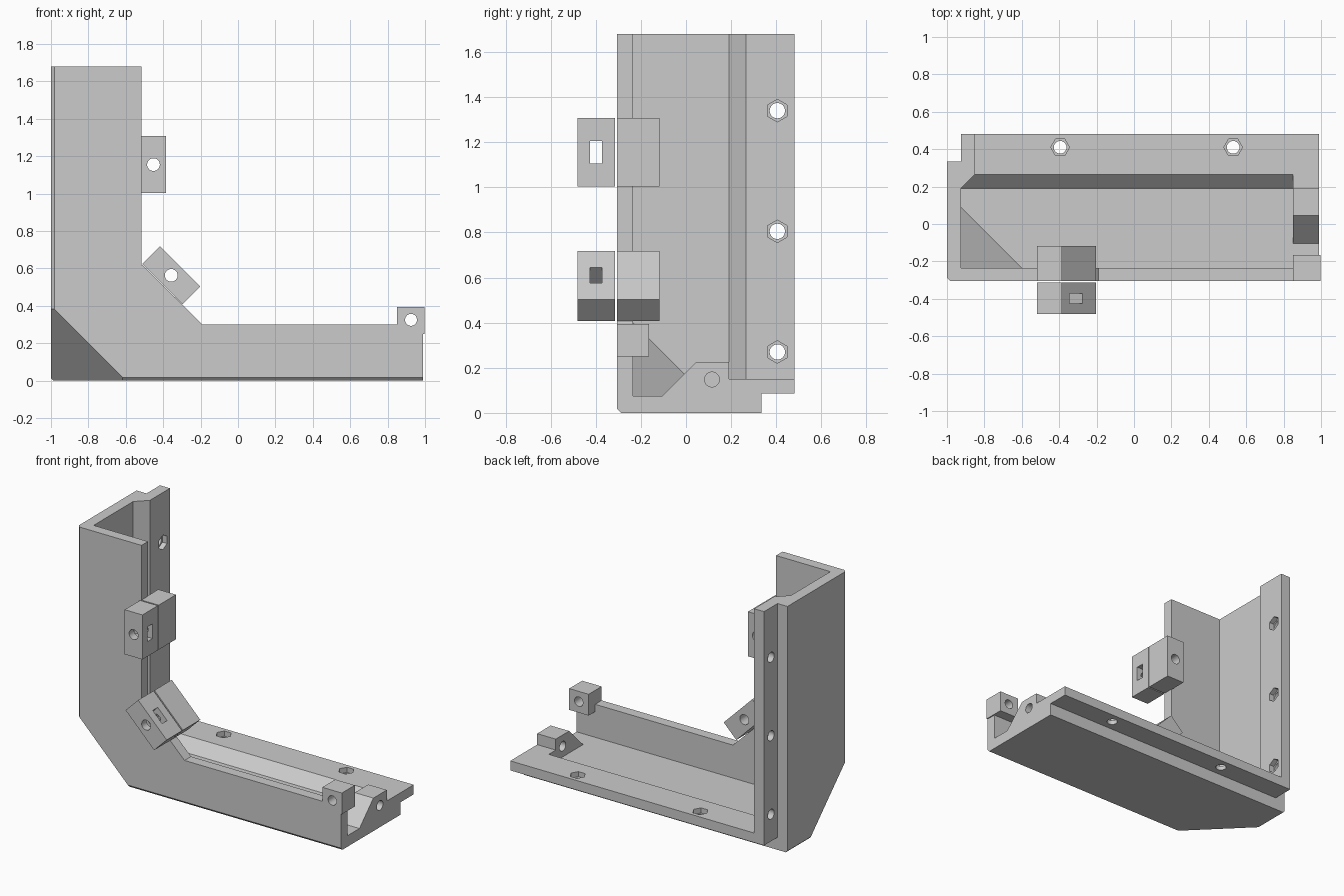
import bpy, bmesh, math
from mathutils import Matrix, Vector

cube = bpy.data.objects.get("Cube")
if cube:
    bpy.data.objects.remove(cube, do_unlink=True)

grey = bpy.data.materials.new("plain grey")
grey.use_nodes = True
COLOUR = (0.6, 0.6, 0.6, 1)
grey.diffuse_color = COLOUR
grey.node_tree.nodes["Principled BSDF"].inputs["Base Color"].default_value = COLOUR


def finish(bm, name):
    bmesh.ops.recalc_face_normals(bm, faces=bm.faces)
    mesh = bpy.data.meshes.new(name)
    bm.to_mesh(mesh)
    bm.free()
    mesh.materials.append(grey)
    obj = bpy.data.objects.new(name, mesh)
    bpy.context.collection.objects.link(obj)
    return obj


def loft(sections):
    """Closed solid through matching rings of points."""
    bm = bmesh.new()
    rings = [[bm.verts.new(p) for p in ring] for ring in sections]
    n = len(rings[0])
    for a, b in zip(rings, rings[1:]):
        for i in range(n):
            j = (i + 1) % n
            bm.faces.new((a[i], a[j], b[j], b[i]))
    bm.faces.new(rings[0])
    bm.faces.new(rings[-1])
    return bm


def prism(name, pts, axis, lo, hi):
    """Extrude a 2D profile along an axis."""
    def place(p, t):
        c = list(p)
        c.insert("xyz".index(axis), t)
        return c
    return finish(loft([[place(p, t) for p in pts] for t in (lo, hi)]), name)


def box(name, x, y, z):
    pts = [(x[0], z[0]), (x[1], z[0]), (x[1], z[1]), (x[0], z[1])]
    return prism(name, pts, "y", *y)


def ring(u, v, r, n, start=0.0):
    return [(u + r * math.cos(start + 2 * math.pi * i / n),
             v + r * math.sin(start + 2 * math.pi * i / n)) for i in range(n)]


def trim(bm, normal, offset):
    """Keep the side where normal . p > offset and cap the cut."""
    n = Vector(normal)
    cut = bmesh.ops.bisect_plane(
        bm, geom=bm.verts[:] + bm.edges[:] + bm.faces[:], plane_co=n * offset / n.length_squared,
        plane_no=n, clear_inner=True)
    edges = [e for e in cut["geom_cut"] if isinstance(e, bmesh.types.BMEdge)]
    bmesh.ops.contextual_create(bm, geom=edges)


def combine(obj, others, operation="DIFFERENCE"):
    for other in others:
        mod = obj.modifiers.new("combine", "BOOLEAN")
        mod.operation, mod.solver, mod.object = operation, "EXACT", other
        bpy.context.view_layer.objects.active = obj
        bpy.ops.object.modifier_apply(modifier=mod.name)
        bpy.data.objects.remove(other, do_unlink=True)


FRONT, BACK, TOP, END = -0.305, 0.48, 1.68, 0.99

# Outer L-shaped solid with its trimmed front corner and softened edges
outline = [(-1, 0), (END, 0), (END, 0.3), (-0.19, 0.3),
           (-0.515, 0.62), (-0.515, TOP), (-1, TOP)]
bm = loft([[(x, y, z) for x, z in outline] for y in (FRONT, BACK)])
trim(bm, (0, 1, 1), FRONT + 0.018)
trim(bm, (1, 1, 0), FRONT - 1 + 0.018)
trim(bm, (1, 0, 1), -1 + 0.012)
trim(bm, (1, 1, 1), -0.905)
body = finish(bm, "corner_channel")

# Channel cavity, stepping out to the thin rear flanges
steps = [(-0.235, -0.925, 0.075), (0.19, -0.925, 0.075),
         (0.265, -0.85, 0.15), (0.7, -0.85, 0.15)]
bm = loft([[(x, y, z), (2, y, z), (2, y, 3), (x, y, 3)] for y, x, z in steps])
trim(bm, (1, 1, 1), -0.76)
cavity = finish(bm, "cavity")
combine(body, [cavity,
               box("bottom_step", (-2, 2), (0.335, 1), (-1, 0.085)),
               box("side_step", (-2, -0.925), (0.335, 1), (-1, 3))])

# End stop and end tab
stop = prism("end_stop", [(-0.13, 0.05), (-0.105, 0.075), (0.045, 0.225), (0.19, 0.225),
                          (0.19, 0.15), (0.3, 0.15), (0.3, 0.05)], "x", 0.85, END)
tab = box("end_tab", (0.85, 0.997), (FRONT, -0.165), (0.25, 0.395))
combine(body, [stop, tab], "UNION")

# Screw holes with hexagonal nut pockets along both flanges, and end holes
cutters = []
for z in (0.27, 0.805, 1.34):
    cutters += [prism("hole", ring(0.405, z, 0.034, 32), "x", -1.1, -0.7),
                prism("pocket", ring(0.405, z, 0.05, 6, math.pi / 2), "x", -0.885, -0.7)]
for x in (-0.395, 0.53):
    cutters += [prism("hole", ring(x, 0.41, 0.034, 32), "z", -0.1, 0.3),
                prism("pocket", ring(x, 0.41, 0.05, 6), "z", 0.115, 0.3)]
cutters += [prism("hole", ring(0.115, 0.148, 0.033, 32), "x", 0.8, 1.1),
            prism("hole", ring(0.925, 0.325, 0.032, 32), "y", -0.4, -0.1)]
combine(body, cutters)


# Clip pairs: a slotted front block and a plain rear block sharing one pin hole
def clip_pair(prefix, x, z, angle):
    place = Matrix.Translation((x, 0, z)) @ Matrix.Rotation(angle, 4, "Y")
    for part, y in (("front", (-0.48, -0.314)), ("rear", (FRONT, -0.118))):
        block = box(f"{prefix}_clip_{part}", (-0.067, 0.067), y, (-0.152, 0.152))
        cuts = [prism("pin", ring(0, 0, 0.034, 32), "y", -0.6, 0)]
        if part == "front":
            cuts.append(box("slot", (-0.2, 0.2), (-0.426, -0.372), (-0.05, 0.05)))
        combine(block, cuts)
        block.data.transform(place)


clip_pair("upper", -0.452, 1.155, 0)
clip_pair("corner", -0.357, 0.563, -math.pi / 4)
